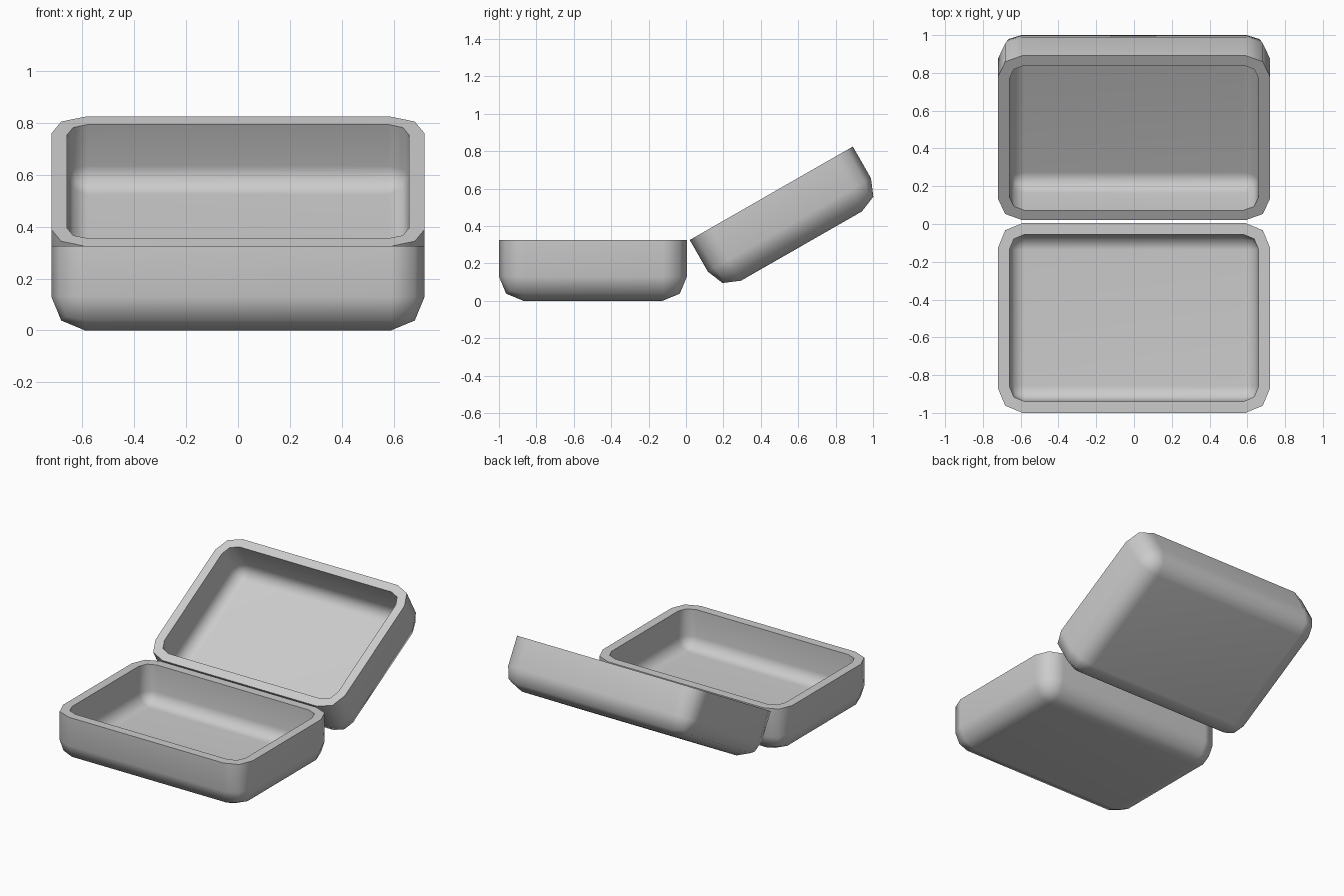
import bpy, bmesh
from math import radians
from mathutils import Vector

if "Cube" in bpy.data.objects:
    bpy.data.objects.remove(bpy.data.objects["Cube"])

W, D, H = 1.44, 1.005, 0.325   # width, depth and height of one half
R, T = 0.13, 0.06              # edge rounding and wall thickness


def tray(name, hinge_dir):
    """Open rounded tray; origin on the hinge line at rim height."""
    bm = bmesh.new()
    bmesh.ops.create_cube(bm, size=1)
    tall = H + 0.4
    bmesh.ops.scale(bm, vec=(W, D, tall), verts=bm.verts)
    bmesh.ops.translate(bm, vec=(0, hinge_dir * D / 2, tall / 2 - H), verts=bm.verts)
    bmesh.ops.bevel(bm, geom=bm.edges[:], offset=R, segments=2, profile=0.5,
                    affect='EDGES', clamp_overlap=True)
    # cut the rounded box open at the rim
    bmesh.ops.bisect_plane(bm, geom=bm.verts[:] + bm.edges[:] + bm.faces[:],
                           plane_co=(0, 0, 0), plane_no=(0, 0, 1), clear_outer=True)
    bmesh.ops.recalc_face_normals(bm, faces=bm.faces)
    # an open shell: make sure the floor faces outward
    floor = min(bm.faces, key=lambda f: f.calc_center_median().z)
    if floor.normal.z > 0:
        bmesh.ops.reverse_faces(bm, faces=bm.faces[:])
    me = bpy.data.meshes.new(name)
    bm.to_mesh(me)
    bm.free()
    ob = bpy.data.objects.new(name, me)
    bpy.context.collection.objects.link(ob)

    # wall thickness inward, with a flat rim
    bpy.context.view_layer.objects.active = ob
    ob.select_set(True)
    solid = ob.modifiers.new("walls", 'SOLIDIFY')
    solid.thickness = T
    solid.offset = -1
    solid.use_even_offset = True
    bpy.ops.object.modifier_apply(modifier=solid.name)
    bpy.ops.object.shade_smooth_by_angle(angle=radians(60))
    weighted = ob.modifiers.new("flat_panels", 'WEIGHTED_NORMAL')
    weighted.keep_sharp = True
    ob.select_set(False)
    return ob


# lower half, flat on the ground
base = tray("box_base", -1)
base.location = Vector((0, 0.005, H))

# upper half, swung open behind the base
lid = tray("box_lid", 1)
lid.location = Vector((0, 0.02, H))
lid.rotation_euler.x = radians(29.8)
